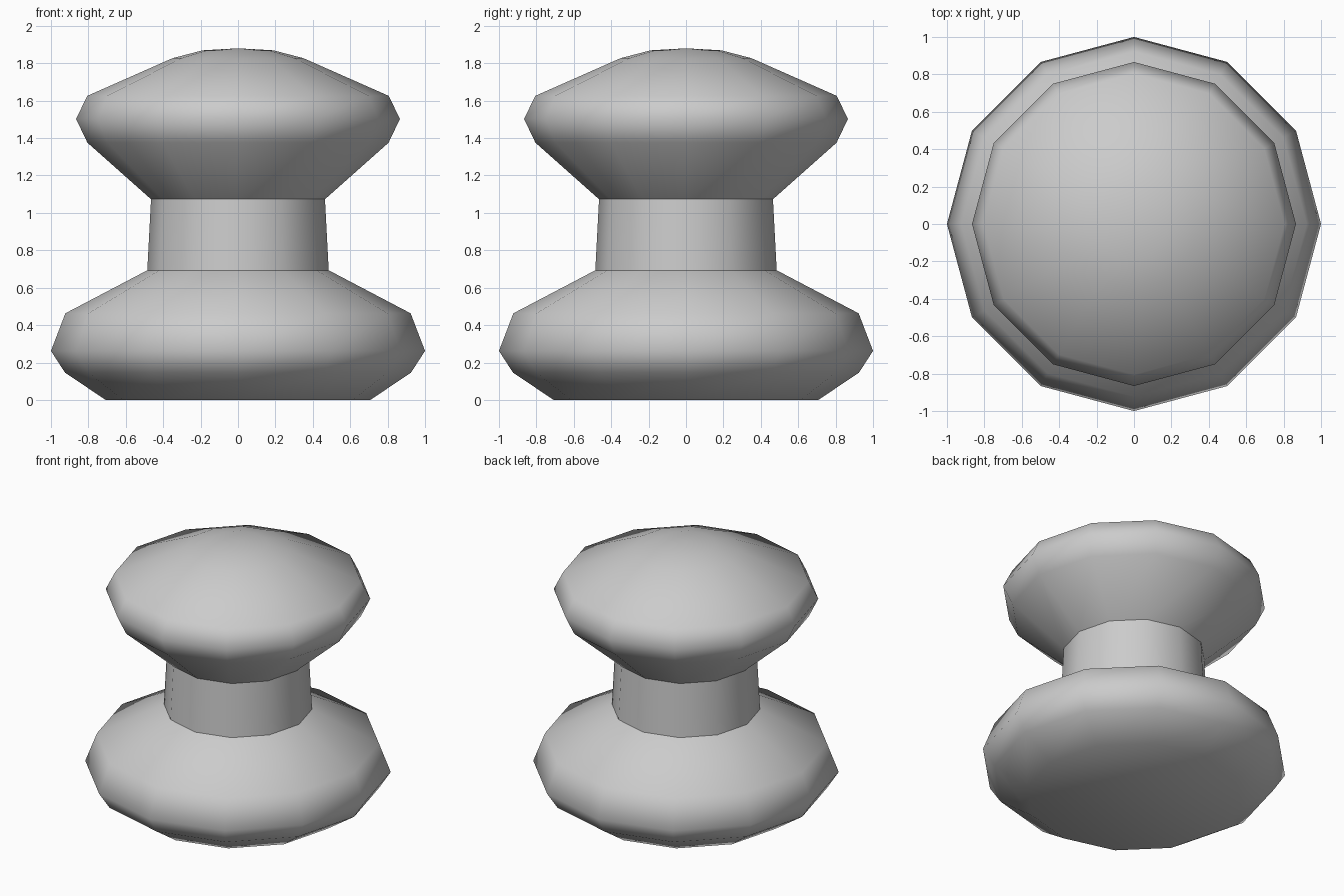
import bpy, bmesh
from math import cos, sin, tau

if "Cube" in bpy.data.objects:
    bpy.data.objects.remove(bpy.data.objects["Cube"])

SIDES = 12


def lathe(name, profile, cap_bottom=False):
    """Spin a bottom-to-top (radius, z) profile around z; radius 0 is a pole."""
    bm = bmesh.new()
    rings = []
    for r, z in profile:
        n = SIDES if r > 0 else 1
        rings.append([bm.verts.new((r * cos(tau * i / SIDES), r * sin(tau * i / SIDES), z))
                      for i in range(n)])
    for low, high in zip(rings, rings[1:]):
        for i in range(SIDES):
            j = (i + 1) % SIDES
            if len(high) == 1:
                bm.faces.new((low[i], low[j], high[0]))
            else:
                bm.faces.new((low[i], low[j], high[j], high[i]))
    if cap_bottom:
        bm.faces.new(rings[0][::-1])
    for f in bm.faces:
        f.smooth = True
    mesh = bpy.data.meshes.new(name)
    bm.to_mesh(mesh)
    bm.free()
    obj = bpy.data.objects.new(name, mesh)
    bpy.context.collection.objects.link(obj)
    return obj


# Parts share their border rings, which gives crisp edges at the neck
NECK_LOW = (0.485, 0.693)
NECK_HIGH = (0.465, 1.073)

# Rounded foot with flat underside
lathe("base", [(0.708, 0), (0.925, 0.146), (1.0, 0.262), (0.923, 0.463), NECK_LOW],
      cap_bottom=True)

# Slightly tapered stem
lathe("neck", [NECK_LOW, NECK_HIGH])

# Domed head
lathe("knob", [NECK_HIGH, (0.805, 1.375), (0.866, 1.503), (0.805, 1.626),
               (0.35, 1.827), (0.19, 1.869), (0, 1.88)])
